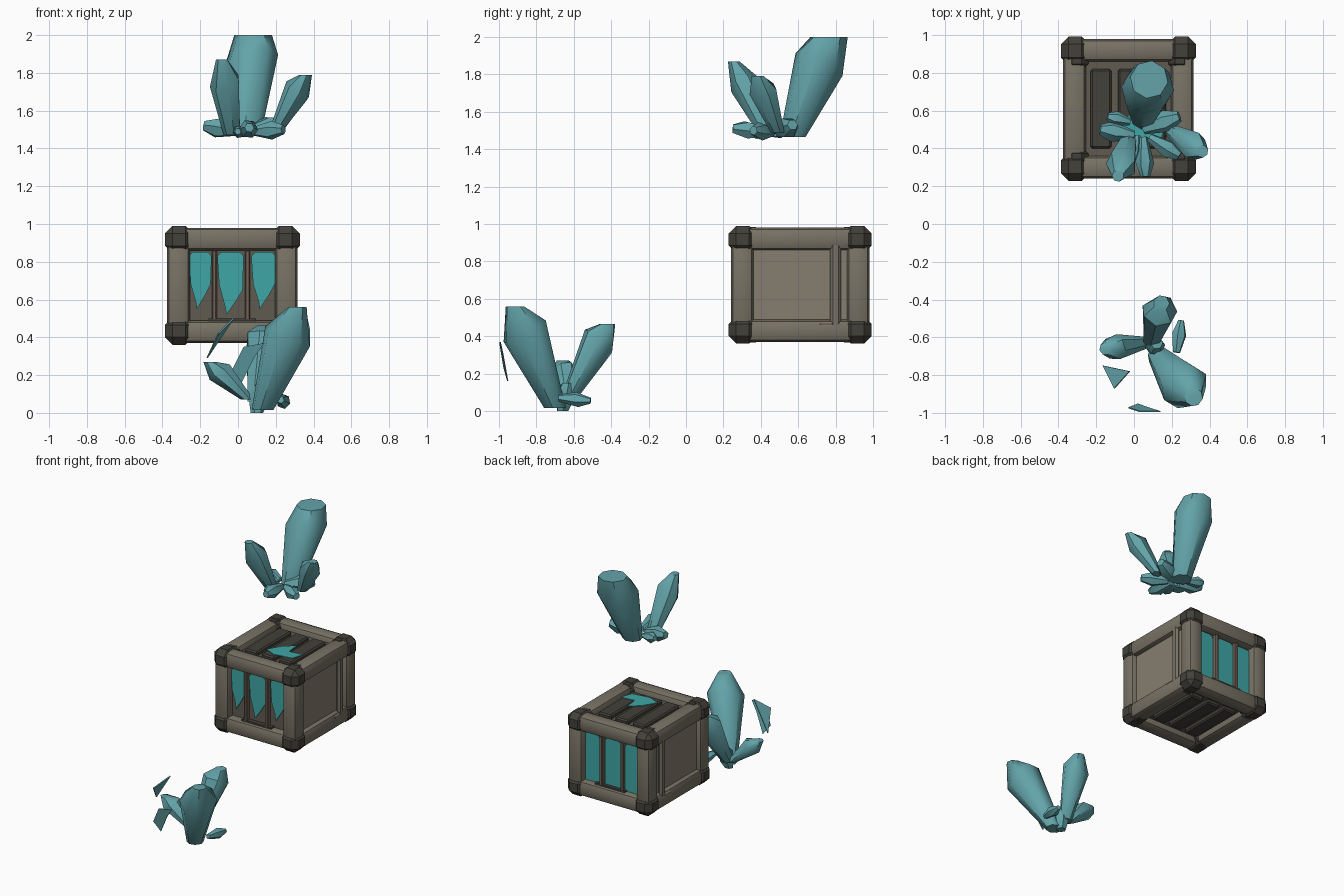
import bpy, bmesh, math, random
from mathutils import Vector

if "Cube" in bpy.data.objects:
    bpy.data.objects.remove(bpy.data.objects["Cube"])

random.seed(4)


def material(name, rgb):
    m = bpy.data.materials.new(name)
    m.diffuse_color = (*rgb, 1)
    m.use_nodes = True
    m.node_tree.nodes["Principled BSDF"].inputs["Base Color"].default_value = m.diffuse_color
    return m


CRYSTAL = material("crystal teal", (0.125, 0.37, 0.40))
GLOW = material("bright teal", (0.05, 0.38, 0.38))
METAL = material("taupe metal", (0.19, 0.17, 0.13))
PANEL = material("light taupe", (0.24, 0.21, 0.16))
RECESS = material("shadow taupe", (0.115, 0.10, 0.08))
DARK = material("dark grey metal", (0.055, 0.052, 0.042))
BROWN = material("brown bar", (0.17, 0.125, 0.095))


def finish(name, bm, mats, angle=30):
    bmesh.ops.recalc_face_normals(bm, faces=bm.faces[:])
    me = bpy.data.meshes.new(name)
    bm.to_mesh(me)
    bm.free()
    for m in mats:
        me.materials.append(m)
    ob = bpy.data.objects.new(name, me)
    bpy.context.collection.objects.link(ob)
    bpy.ops.object.select_all(action='DESELECT')
    ob.select_set(True)
    bpy.context.view_layer.objects.active = ob
    bpy.ops.object.shade_smooth_by_angle(angle=math.radians(angle))
    return ob


def box(name, centre, size, mat, bevel=0.0, segments=1):
    bm = bmesh.new()
    bmesh.ops.create_cube(bm, size=1)
    for v in bm.verts:
        v.co = Vector([v.co[i] * size[i] + centre[i] for i in range(3)])
    if bevel:
        bmesh.ops.bevel(bm, geom=bm.edges[:], offset=bevel, segments=segments,
                        profile=0.5, affect='EDGES')
    return finish(name, bm, [mat])


def plate(name, points, mat, thickness):
    """Flat polygon extruded along a short vector."""
    bm = bmesh.new()
    f = bm.faces.new([bm.verts.new(p) for p in points])
    new = bmesh.ops.extrude_face_region(bm, geom=[f])["geom"]
    bmesh.ops.translate(bm, vec=thickness,
                        verts=[v for v in new if isinstance(v, bmesh.types.BMVert)])
    return finish(name, bm, [mat])


def crystal(name, p, q, r, base=0.55, tip=0.35, sides=7, belly=0.76):
    """Faceted shaft from p to q: narrow root, wide shoulder, cut tip."""
    p, q = Vector(p), Vector(q)
    axis = (q - p).normalized()
    end = Vector((0, 0, 1)) if axis.z > 0.65 else axis
    phase = random.random() * 6
    bm = bmesh.new()
    rings = []
    for t, k, n in ((0, base, end), (belly, 1, axis), (1, tip, end)):
        turn = Vector((0, 0, 1)).rotation_difference(n)
        ring = []
        for i in range(sides):
            a = phase + 2 * math.pi * i / sides
            off = turn @ Vector((math.cos(a), math.sin(a), 0)) * r * k
            if t == belly:
                off += axis * r * random.uniform(-0.3, 0.3)
            ring.append(bm.verts.new(p.lerp(q, t) + off))
        rings.append(ring)
    for lo, hi in zip(rings, rings[1:]):
        for i in range(sides):
            j = (i + 1) % sides
            bm.faces.new((lo[i], lo[j], hi[j], hi[i]))
    bm.faces.new(rings[0][::-1])
    bm.faces.new(rings[-1])
    return finish(name, bm, [CRYSTAL], 45)


# ---- crate ----
C = Vector((-0.03, 0.61, 0.675))
H = Vector((0.345, 0.37, 0.305))

# core: light sides, darker recessed front, back, top and bottom
bm = bmesh.new()
bmesh.ops.create_cube(bm, size=2)
for v in bm.verts:
    v.co = Vector((v.co.x * (H.x - 0.035), v.co.y * (H.y - 0.06), v.co.z * (H.z - 0.045))) + C
bm.normal_update()
for f in bm.faces:
    f.material_index = 0 if abs(f.normal.x) > 0.5 else 1
finish("crate_core", bm, [PANEL, RECESS])

# twelve rounded edge beams
T = 0.12
for ax in range(3):
    u, w = (ax + 1) % 3, (ax + 2) % 3
    for su in (-1, 1):
        for sw in (-1, 1):
            c, s = C.copy(), Vector((T, T, T))
            c[u] += su * (H[u] - T / 2)
            c[w] += sw * (H[w] - T / 2)
            s[ax] = 2 * H[ax] - 0.1
            box("edge_beam", c, s, METAL, 0.035, 2)

# eight chipped corner caps, each with a raised stud
for sx in (-1, 1):
    for sy in (-1, 1):
        for sz in (-1, 1):
            k = Vector((sx, sy, sz))
            c = Vector([C[i] + k[i] * (H[i] - 0.063) for i in range(3)])
            box("corner_cap", c, (0.15, 0.15, 0.145), DARK, 0.04)
            s = c + Vector((-0.01 * sx, 0.015 * -sy, 0.002 * sz))
            box("corner_strap", s, (0.12, 0.18, 0.13), DARK, 0.035)

# windows: broken on the front, whole on the back, with bars between
for i, (x0, x1, low) in enumerate(((-0.26, -0.14, 0.55), (-0.11, 0.03, 0.52), (0.07, 0.20, 0.55))):
    d = x1 - x0
    tops = [(x1, 0.83), (x1 - 0.02, 0.852), (x0 + 0.02, 0.852), (x0, 0.83)]
    front = [(x0 + 0.01, 0.68), (x0 + 0.3 * d, low + 0.04), (x0 + 0.35 * d, low),
             (x0 + 0.7 * d, low + 0.07), (x1 - 0.005, low + 0.13)]
    back = [(x0, 0.50), (x0 + 0.02, 0.48), (x1 - 0.02, 0.48), (x1, 0.50)]
    plate("front_window", [(x, 0.297, z) for x, z in tops + front], GLOW, (0, -0.008, 0))
    plate("back_window", [(x, 0.923, z) for x, z in tops + back], GLOW, (0, 0.008, 0))
for x in (-0.125, 0.05):
    for y in (0.285, 0.935):
        box("window_bar", (x, y, 0.675), (0.026, 0.04, 0.37), BROWN, 0.006)
for y in (0.285, 0.935):
    box("window_sill", (-0.03, y, 0.489), (0.25, 0.04, 0.02), DARK)

# dark slats above and below
for x in (-0.175, -0.03, 0.115):
    for z in (0.94, 0.41):
        box("slat", (x, 0.61, z), (0.11, 0.42, 0.05), DARK, 0.01)
patch = [(-0.09, 0.47), (0.0, 0.43), (0.14, 0.45), (0.17, 0.54), (0.06, 0.53),
         (0.05, 0.64), (-0.03, 0.57)]
plate("top_glow", [(x, y, 0.966) for x, y in patch], GLOW, (0, 0, 0.005))

# slim brackets on the side panels
for s in (-1, 1):
    x = C.x + s * (H.x - 0.02)
    box("side_bracket", (x, 0.80, 0.675), (0.035, 0.06, 0.5), METAL, 0.015)
    box("side_bracket_foot", (x, 0.75, 0.445), (0.04, 0.09, 0.07), PANEL, 0.015)

# ---- upper crystal cluster ----
crystal("upper_tall_crystal", (0.05, 0.57, 1.465), (0.08, 0.765, 2.0), 0.14, 0.5, 0.72, 8)
crystal("upper_front_crystal", (-0.03, 0.44, 1.47), (-0.085, 0.255, 1.87), 0.083, 0.55, 0.38, 7, 0.7)
crystal("upper_side_crystal", (0.20, 0.49, 1.49), (0.36, 0.385, 1.79), 0.075, 0.5, 0.45, 7, 0.72)
for p, q, r in (((0.0, 0.47, 1.49), (-0.18, 0.50, 1.52), 0.055),
                ((-0.02, 0.54, 1.49), (-0.14, 0.57, 1.51), 0.04),
                ((0.05, 0.50, 1.49), (0.24, 0.57, 1.53), 0.06),
                ((0.08, 0.46, 1.49), (0.24, 0.36, 1.50), 0.05),
                ((0.05, 0.46, 1.49), (0.06, 0.25, 1.51), 0.05),
                ((0.02, 0.47, 1.485), (0.0, 0.33, 1.49), 0.035)):
    crystal("upper_chunk", p, q, r, 0.45, 0.5, 6, 0.65)

# ---- lower crystal cluster ----
crystal("lower_tall_crystal", (0.13, -0.70, 0.015), (0.315, -0.915, 0.56), 0.13, 0.45, 0.38, 8)
crystal("lower_back_crystal", (0.09, -0.63, 0.06), (0.145, -0.42, 0.465), 0.095, 0.45, 0.45, 7, 0.78)
crystal("lower_left_crystal", (0.05, -0.63, 0.07), (-0.15, -0.66, 0.27), 0.068, 0.5, 0.5, 7, 0.75)
crystal("lower_chunk", (0.225, -0.68, 0.07), (0.25, -0.51, 0.055), 0.04, 0.5, 0.4, 6, 0.6)
crystal("lower_root", (0.10, -0.66, 0.0), (0.12, -0.63, 0.15), 0.055, 0.6, 0.6, 6, 0.6)

# loose thin shards
plate("left_shard", [(-0.16, -0.75, 0.29), (-0.10, -0.87, 0.42), (-0.02, -0.78, 0.50)],
      CRYSTAL, (-0.006, 0, 0.004))
plate("front_shard", [(-0.03, -0.97, 0.23), (0.02, -0.95, 0.16), (0.09, -0.975, 0.30),
                      (0.14, -0.99, 0.37), (0.03, -0.99, 0.35)], CRYSTAL, (0, -0.006, 0))
